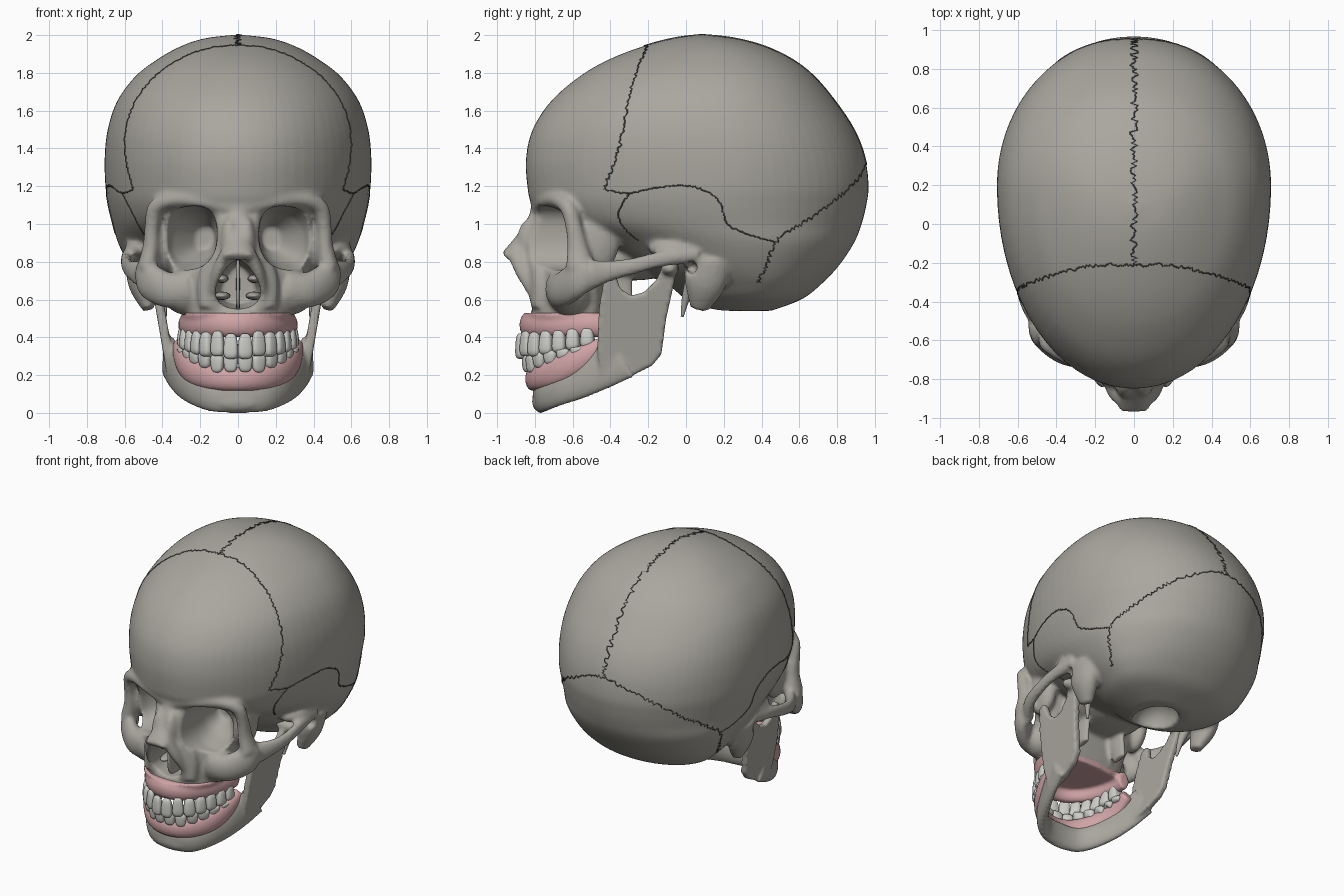
import bpy, bmesh, math, random
from mathutils import Vector, Matrix
from mathutils.bvhtree import BVHTree

if "Cube" in bpy.data.objects:
    bpy.data.objects.remove(bpy.data.objects["Cube"])

random.seed(4)
Y, Z = Vector((0, 1, 0)), Vector((0, 0, 1))


def material(name, color):
    m = bpy.data.materials.new(name)
    m.diffuse_color = (*color, 1)
    m.use_nodes = True
    m.node_tree.nodes["Principled BSDF"].inputs["Base Color"].default_value = m.diffuse_color
    return m


def spline(rows, n=6):
    """Smooth interpolation through rows of numbers."""
    out = []
    for i in range(len(rows) - 1):
        p, q, r, s = (rows[max(0, min(len(rows) - 1, i + k))] for k in (-1, 0, 1, 2))
        for j in range(n):
            t = j / n
            out.append([b + .5 * t * (c - a + t * (2 * a - 5 * b + 4 * c - d + t * (3 * (b - c) + d - a)))
                        for a, b, c, d in zip(p, q, r, s)])
    return out + [list(rows[-1])]


def power(v, e):
    return math.copysign(abs(v) ** (2 / e), v)


def loft(bm, rings):
    vs = [[bm.verts.new(p) for p in ring] for ring in rings]
    n = len(vs[0])
    for a, b in zip(vs, vs[1:]):
        for i in range(n):
            bm.faces.new((a[i], a[(i + 1) % n], b[(i + 1) % n], b[i]))
    bm.faces.new(vs[0])
    bm.faces.new(vs[-1][::-1])


def stack(bm, rows, f, e, n=72):
    """Horizontal egg-shaped sections: z, front y, back y, half width."""
    rings = []
    for z, yf, yb, hw in spline(rows):
        yc, ring = yf + (yb - yf) * f, []
        for i in range(n):
            s, c = math.sin(i * math.tau / n), math.cos(i * math.tau / n)
            ring.append((max(hw, .004) * power(s, e),
                         yc + max(yb - yc if c > 0 else yc - yf, .004) * power(c, e), z))
        rings.append(ring)
    loft(bm, rings)


def tube(bm, rows, up=Z, n=16):
    """Sweep an ellipse along rows of x, y, z, half thickness, half height."""
    rows = spline(rows)
    pts = [Vector(r[:3]) for r in rows]
    rings = []
    for i, r in enumerate(rows):
        t = (pts[min(i + 1, len(pts) - 1)] - pts[max(i - 1, 0)]).normalized()
        side = t.cross(up).normalized()
        top = side.cross(t)
        rings.append([pts[i] + side * r[3] * math.cos(k * math.tau / n) + top * r[4] * math.sin(k * math.tau / n)
                      for k in range(n)])
    loft(bm, rings)


def ball(bm, centre, radii, e=2, turn=0):
    vs = bmesh.ops.create_uvsphere(bm, u_segments=20, v_segments=12, radius=1)['verts']
    rot = Matrix.Rotation(turn, 3, 'Z')
    for v in vs:
        v.co = Vector(centre) + rot @ Vector([power(c, e) * r for c, r in zip(v.co, radii)])


def mirror(bm):
    geo = bmesh.ops.duplicate(bm, geom=bm.verts[:] + bm.edges[:] + bm.faces[:])['geom']
    for v in geo:
        if isinstance(v, bmesh.types.BMVert):
            v.co.x *= -1


def make(name, bm, mat, voxel=0, smooth=3, cutter=None):
    bmesh.ops.recalc_face_normals(bm, faces=bm.faces[:])
    me = bpy.data.meshes.new(name)
    bm.to_mesh(me)
    ob = bpy.data.objects.new(name, me)
    bpy.context.collection.objects.link(ob)

    def fuse():
        m = ob.modifiers.new('fuse', 'REMESH')
        m.mode, m.voxel_size = 'VOXEL', voxel
    if voxel:
        fuse()
        if cutter:
            m = ob.modifiers.new('cut', 'BOOLEAN')
            m.operation, m.solver, m.object = 'DIFFERENCE', 'EXACT', cutter
            fuse()
        m = ob.modifiers.new('soften', 'SMOOTH')
        m.factor, m.iterations = .5, smooth
        dg = bpy.context.evaluated_depsgraph_get()
        me = bpy.data.meshes.new_from_object(ob.evaluated_get(dg))
        ob.modifiers.clear()
        ob.data = me
    me.shade_smooth()
    me.materials.clear()
    me.materials.append(mat)
    return ob


bone = material('bone', (.4, .385, .345))
pink = material('gum_pink', (.63, .37, .38))
ivory = material('tooth', (.6, .6, .57))
dark = material('suture_dark', (.1, .095, .085))

# Openings: eye sockets, ear holes, nose and the hole in the base
bm = bmesh.new()
loft(bm, [[(cx + rx * power(math.cos(k * math.tau / 32), 2.5), y, .925 + rz * power(math.sin(k * math.tau / 32), 2.5)
            - .15 * rx * math.cos(k * math.tau / 32)) for k in range(32)]
          for y, cx, rx, rz in ((-1.05, .262, .155, .17), (-.66, .262, .15, .168), (-.54, .23, .12, .13), (-.4, .175, .05, .06))])
ball(bm, (.56, .03, .77), (.1, .03, .035))
mirror(bm)
loft(bm, [[(s * .112 * math.sin(t) * (1 - .4 * math.cos(t)), y, .68 + .13 * s * math.cos(t))
           for t in (k * math.tau / 32 for k in range(32))] for y, s in ((-1.1, 1), (-.7, 1), (-.52, .8))])
ball(bm, (0, .22, .55), (.14, .17, .14))
cutter = make('opening_cutter', bm, bone)
cutter.hide_render = True

# Skull: paired face bones first, then the midline parts
bm = bmesh.new()
tube(bm, [(.0, -.775, 1.08, .05, .05), (.18, -.745, 1.12, .045, .05), (.33, -.685, 1.13, .04, .045), (.43, -.625, 1.09, .045, .045),
          (.455, -.595, .99, .04, .045), (.46, -.575, .88, .045, .055), (.48, -.56, .77, .055, .08)], Y)
ball(bm, (.24, -.57, 1.14), (.21, .13, .1))
ball(bm, (.39, -.47, .92), (.065, .12, .18))
tube(bm, [(.5, -.51, .77, .045, .07), (.475, -.58, .705, .055, .095), (.37, -.66, .65, .06, .095), (.25, -.69, .66, .06, .09)])
ball(bm, (.28, -.62, .64), (.12, .12, .12))
tube(bm, [(.48, -.52, .73, .04, .09), (.55, -.42, .75, .032, .06), (.585, -.29, .775, .03, .045),
          (.59, -.13, .815, .03, .043), (.56, .06, .84, .045, .045)])
tube(bm, [(.08, -.75, 1.04, .04, .05), (.09, -.79, .88, .04, .05), (.15, -.77, .72, .06, .05), (.15, -.77, .56, .06, .05)], Y)
ball(bm, (.045, -.81, .89), (.055, .09, .15))
tube(bm, [(.05, -.9, .86, .035, .05), (.1, -.85, .76, .035, .06), (.13, -.78, .64, .035, .06), (.12, -.77, .55, .04, .05)], Y)
tube(bm, [(.53, .12, .82, .07, .13), (.51, .1, .68, .07, .11), (.47, .07, .55, .035, .05)], Y)
tube(bm, [(.17, -.36, .85, .03, .09), (.15, -.36, .7, .025, .08), (.16, -.34, .54, .025, .06)], Y)
ball(bm, (.5, -.03, .87), (.1, .17, .06))
mirror(bm)
stack(bm, [(.54, .12, .45, .2), (.6, 0, .61, .4), (.68, -.1, .715, .5), (.78, -.3, .81, .575), (.9, -.5, .89, .635),
           (1, -.72, .93, .663), (1.1, -.815, .955, .687), (1.2, -.84, .967, .702), (1.35, -.847, .948, .706),
           (1.5, -.812, .89, .69), (1.65, -.715, .79, .64), (1.78, -.565, .68, .545), (1.87, -.41, .565, .43),
           (1.94, -.23, .42, .305), (1.983, -.07, .26, .175), (2.002, .07, .1, .015)], .58, 2.02)
stack(bm, [(.5, -.83, -.43, .28), (.58, -.81, -.42, .3), (.68, -.79, -.42, .33), (.78, -.77, -.4, .37),
           (.9, -.76, -.38, .4), (1.02, -.77, -.38, .41), (1.12, -.78, -.38, .41)], .78, 2.5)
tube(bm, [(0, -.76, 1.1, .06, .05), (0, -.81, 1.0, .06, .04), (0, -.87, .91, .07, .04), (0, -.955, .825, .08, .03)])
ball(bm, (0, -.3, .82), (.28, .32, .12))
skull = make('skull', bm, bone, .0125, 4, cutter)
bpy.data.objects.remove(cutter)

# Thin bones inside the nose and below the ears
bm = bmesh.new()
ball(bm, (0, -.66, .68), (.012, .15, .14), 4)
make('nasal_septum', bm, bone)
bm = bmesh.new()
for z, w in ((.62, .045), (.71, .035)):
    ball(bm, (.085, -.64, z), (w, .12, .022))
mirror(bm)
make('nasal_conchae', bm, bone)
bm = bmesh.new()
tube(bm, [(.42, .03, .7, .035, .035), (.4, 0, .61, .022, .022), (.385, -.02, .51, .008, .008)], Y)
mirror(bm)
make('styloid_processes', bm, bone)

# Lower jaw: two upright plates with joint heads, and a horseshoe body
bm = bmesh.new()
outline = [(-.47, .32), (-.44, .16), (-.3, .19), (-.18, .25), (-.13, .31), (-.105, .5), (-.06, .7), (-.05, .77), (-.12, .78),
           (-.16, .7), (-.22, .64), (-.29, .62), (-.35, .66), (-.38, .76), (-.43, .73), (-.46, .56)]
loft(bm, [[(.342 + .17 * z - d, y, z) for y, z in outline] for d in (0, .048)])
ball(bm, (.455, -.085, .765), (.085, .048, .04))
mirror(bm)
half = [(0, -.77, .093, .042, .095), (.13, -.75, .095, .042, .09), (.22, -.68, .125, .04, .09),
        (.285, -.57, .165, .038, .095), (.335, -.45, .23, .036, .11), (.368, -.34, .3, .033, .13)]
tube(bm, [(-r[0], *r[1:]) for r in half[:0:-1]] + half)
ball(bm, (0, -.775, .06), (.13, .04, .055))
make('lower_jaw', bm, bone, .011, 6)


def arch(a, ax, ay, y0):
    return ax * math.sin(a), y0 - ay * math.cos(a)


# Gums: upper with palate, lower rising toward the back
angles = [math.radians(d) for d in range(-95, 96, 10)]
bm = bmesh.new()
tube(bm, [(*arch(a, .275, .38, -.46), .465, .042, .065) for a in angles])
stack(bm, [(.475, -.83, -.43, .27), (.5, -.85, -.43, .295), (.53, -.86, -.43, .3)], .8, 2.3)
make('upper_gum', bm, pink, .012)
bm = bmesh.new()
rows = []
for a in angles:
    u = 1 - math.cos(a)
    top, low = .235 + .15 * u, .125 + .05 * u + .12 * u * u
    rows.append((*arch(a, .305, .35, -.46), (top + low) / 2, .042, (top - low) / 2 + .01))
tube(bm, rows)
make('lower_gum', bm, pink, .012)


# Teeth spaced evenly along each arch
def teeth(name, ax, ay, y0, low, high, grow, taper):
    bm = bmesh.new()
    a = run = i = 0
    while i < 7:
        a += .002
        run += .002 * math.hypot(ax * math.cos(a), ay * math.sin(a))
        if run >= (i + .5) * .076:
            u = 1 - math.cos(a)
            z0, z1 = low + grow * u, high + .05 * u
            depth = (.026, .026, .034, .036, .038, .046, .046)[i]
            tip = .01 if i == 1 else 0
            start = len(bm.verts)
            ball(bm, (*arch(a, ax, ay, y0), (z0 + z1) / 2 + tip * taper), (.039, depth, (z1 - z0) / 2), 3.2,
                 math.atan2(ay * math.sin(a), ax * math.cos(a)))
            c = Vector((*arch(a, ax, ay, y0), 0))
            for v in list(bm.verts)[start:]:
                k = 1 - .14 * taper * (v.co.z - (z0 + z1) / 2) / (z1 - z0) * 2 - .04
                v.co.x, v.co.y = c.x + (v.co.x - c.x) * k, c.y + (v.co.y - c.y) * k
            i += 1
    mirror(bm)
    make(name, bm, ivory)


teeth('upper_teeth', .28, .415, -.465, .285, .42, .065, 1)
teeth('lower_teeth', .285, .37, -.475, .215, .315, .11, -1)

# Sutures: wavy dark seams laid on the skull surface
tree = BVHTree.FromPolygons([v.co for v in skull.data.vertices], [p.vertices[:] for p in skull.data.polygons])


def suture(name, rows, wave, sides=(1, -1)):
    for s in sides:
        cu = bpy.data.curves.new(name, 'CURVE')
        cu.dimensions, cu.bevel_depth, cu.bevel_resolution = '3D', .004, 1
        path = [Vector((x * s, y, z)) for x, y, z in spline(rows, 16)]
        sp = cu.splines.new('POLY')
        sp.points.add(len(path) - 1)
        for i, p in enumerate(path):
            spot, normal, _, _ = tree.find_nearest(p)
            t = path[min(i + 1, len(path) - 1)] - path[max(i - 1, 0)]
            side = t.cross(normal).normalized()
            spot = tree.find_nearest(spot + side * random.uniform(-wave, wave))[0]
            sp.points[i].co = (*spot, 1)
        cu.materials.append(dark)
        ob = bpy.data.objects.new(name, cu)
        bpy.context.collection.objects.link(ob)


suture('coronal_suture', [(0, -.22, 1.96), (.16, -.21, 1.93), (.3, -.23, 1.86), (.42, -.26, 1.75), (.53, -.3, 1.6),
                          (.58, -.34, 1.42), (.54, -.38, 1.28), (.5, -.41, 1.19)], .009)
suture('sagittal_suture', [(0, y, z) for y, z in ((-.22, 1.96), (-.05, 2), (.15, 2), (.35, 1.97), (.53, 1.89),
                                                  (.7, 1.75), (.82, 1.6), (.91, 1.45), (.95, 1.33))], .02, (1,))
suture('lambdoid_suture', [(0, .95, 1.33), (.2, .93, 1.27), (.4, .82, 1.16), (.5, .7, 1.06), (.58, .58, .98),
                           (.62, .48, .9), (.58, .43, .78), (.52, .38, .68)], .012)
suture('temporal_suture', [(.5, -.41, 1.19), (.57, -.28, 1.17), (.63, -.12, 1.2), (.67, .04, 1.2), (.68, .17, 1.13),
                           (.67, .22, 1.0), (.65, .34, .94), (.62, .48, .9)], .004)
suture('sphenoid_suture', [(.56, -.28, 1.17), (.53, -.34, 1.08), (.52, -.33, .98), (.5, -.27, .88)], .004)
